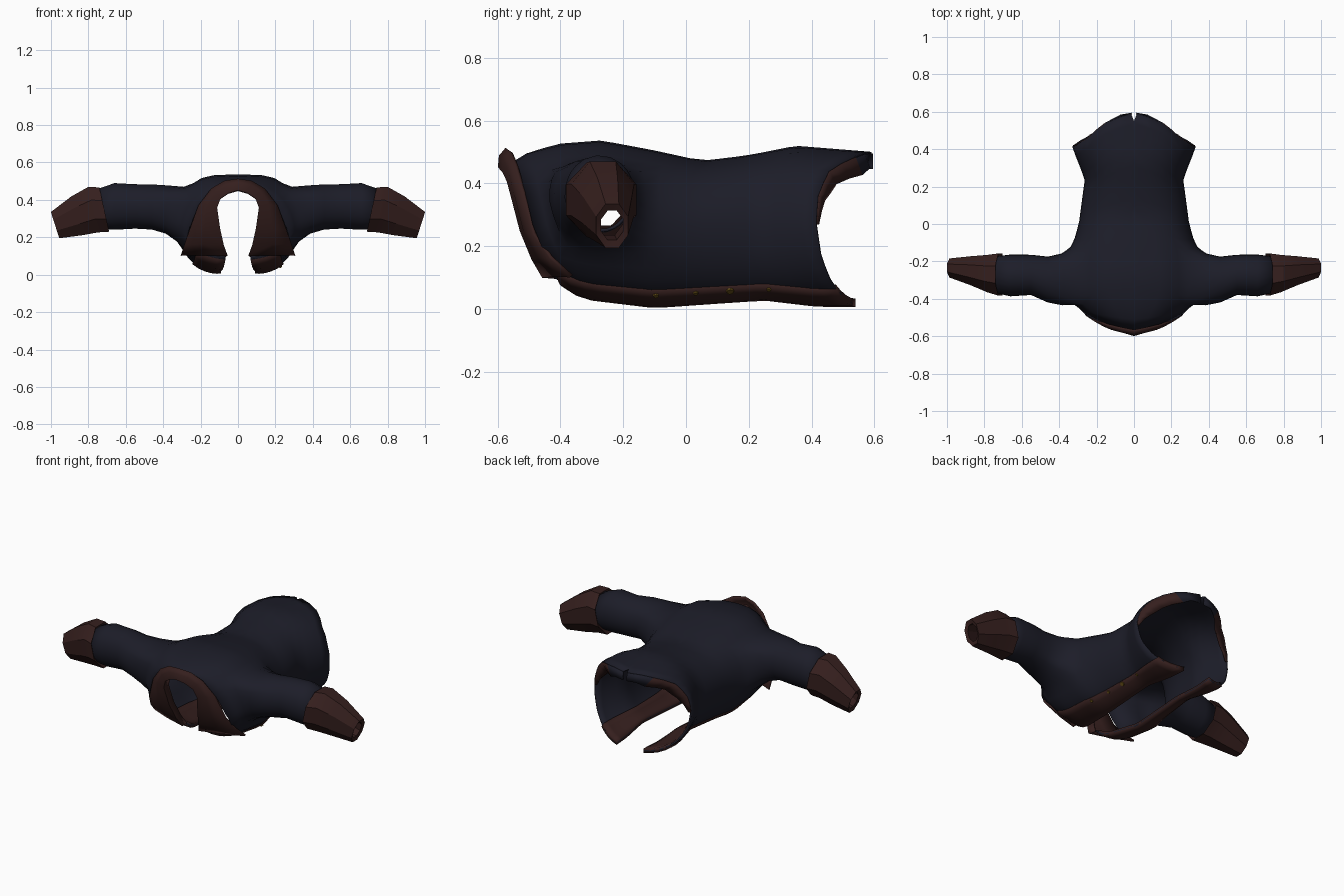
import bpy, bmesh, math
from mathutils import Vector

cube = bpy.data.objects.get("Cube")
if cube:
    bpy.data.objects.remove(cube)


def material(name, rgb):
    m = bpy.data.materials.new(name)
    m.use_nodes = True
    m.diffuse_color = (*rgb, 1)
    bsdf = m.node_tree.nodes["Principled BSDF"]
    bsdf.inputs["Base Color"].default_value = (*rgb, 1)
    bsdf.inputs["Roughness"].default_value = 0.9
    return m


navy = material("navy cloth", (0.0118, 0.0122, 0.0215))
brown = material("brown leather", (0.036, 0.0138, 0.0128))
gold = material("dark gold", (0.12, 0.07, 0.008))


def curve(*pts):
    """Piecewise linear function through (position, value) pairs."""
    def f(s):
        if s <= pts[0][0]:
            return pts[0][1]
        for (a, p), (b, q) in zip(pts, pts[1:]):
            if s <= b:
                return p + (q - p) * (s - a) / (b - a)
        return pts[-1][1]
    return f


# Coat body measurements along y
half_width = curve((-.56, .17), (-.5, .23), (-.45, .3), (-.38, .335), (-.13, .33),
                   (-.05, .305), (0, .29), (.24, .258), (.41, .325), (.6, .33))
top_z = curve((-.56, .455), (-.5, .495), (-.4, .522), (-.27, .532), (-.1, .5), (.05, .467),
              (.2, .485), (.35, .515), (.6, .495))
edge_z = curve((-.41, .1), (-.36, .06), (-.3, .04), (-.1, .016), (.1, .03), (.25, .04),
               (.42, .02), (.54, .02))
edge_x = curve((-.41, .065), (-.1, .11), (.3, .11), (.54, .09))
# Squarer back across the shoulders, rounder towards the hem
roundness = curve((-.5, .7), (-.35, .55), (-.15, .6), (.1, .8))
# Neckline and hem around the body: 0 front edge, 0.5 side, 1 middle of the back
neck_y = curve((0, -.41), (.25, -.432), (.5, -.485), (.75, -.525), (1, -.565))
hem_y = curve((0, .54), (.1, .51), (.25, .46), (.37, .43), (.5, .415), (.62, .42),
              (.75, .455), (.87, .535), (.993, .59), (1, .55))


def surface(u, v):
    y = neck_y(u) + (hem_y(u) - neck_y(u)) * v
    w, ex, ez, mid = half_width(y), edge_x(y), edge_z(y), 0.27
    a = abs(u - .5) * math.pi
    if u < .5:
        return Vector((ex + (w - ex) * math.cos(a), y, ez + (mid - ez) * (1 - math.sin(a))))
    x = 0 if u == 1 else w * math.cos(a) ** (.8 if u > .95 else roundness(y))
    return Vector((x, y, mid + (top_z(y) - mid) * math.sin(a)))


def finish(name, bm, mats, thick=0, mirror=True, angle=40):
    bmesh.ops.recalc_face_normals(bm, faces=bm.faces)
    me = bpy.data.meshes.new(name)
    bm.to_mesh(me)
    bm.free()
    for mat in mats:
        me.materials.append(mat)
    me.shade_smooth()
    me.set_sharp_from_angle(angle=math.radians(angle))
    ob = bpy.data.objects.new(name, me)
    bpy.context.collection.objects.link(ob)
    if mirror:
        ob.modifiers.new("Mirror", 'MIRROR')
    if thick:
        s = ob.modifiers.new("Solidify", 'SOLIDIFY')
        s.thickness, s.offset = thick, 0


def grid(bm, rows, skip=lambda i, j: False):
    vs = [[bm.verts.new(p) for p in r] for r in rows]
    for i in range(len(vs) - 1):
        for j in range(len(vs[0]) - 1):
            if not skip(i, j):
                bm.faces.new((vs[i][j], vs[i + 1][j], vs[i + 1][j + 1], vs[i][j + 1]))
    return vs


def bridge(bm, a, b):
    for k in range(len(a)):
        n = (k + 1) % len(a)
        bm.faces.new((a[k], a[n], b[n], b[k]))


def ring(angles, x, cy, cz, ry, rz, tilt=0):
    return [Vector((x + tilt * rz * math.sin(t), cy + ry * math.cos(t), cz + rz * math.sin(t)))
            for t in angles]


# Coat body with an armhole, and the sleeve grown from the armhole
bm = bmesh.new()
us = [k / 16 for k in range(16)] + [.993, 1]
i0, i1, j0, j1 = 6, 12, 2, 8
vs = grid(bm, [[surface(u, j / 20) for j in range(21)] for u in us],
          lambda i, j: i0 <= i < i1 and j0 <= j < j1)
hole = ([vs[i][j0] for i in range(i0, i1)] + [vs[i1][j] for j in range(j0, j1)]
        + [vs[i][j1] for i in range(i1, i0, -1)] + [vs[i0][j] for j in range(j1, j0, -1)])
angles = [math.atan2((v.co.z - .33) / .14, (v.co.y + .27) / .14) for v in hole]
last, rings = hole, []
for spec in ((.38, -.306, .355, .142, .127), (.46, -.297, .362, .118, .116),
             (.55, -.272, .365, .103, .114), (.66, -.275, .365, .107, .12),
             (.76, -.27, .35, .09, .1)):
    new = [bm.verts.new(p) for p in ring(angles, *spec)]
    bridge(bm, last, new)
    rings.append(new)
    last = new
# Ease the armhole into the body
around = [vs[i][j] for i in range(i0 - 1, i1 + 2) for j in range(j0 - 1, j1 + 2)
          if not (i0 < i < i1 and j0 < j < j1)]
for _ in range(2):
    bmesh.ops.smooth_vert(bm, verts=around + rings[0], factor=.5,
                          use_axis_x=True, use_axis_y=True, use_axis_z=True)
bmesh.ops.delete(bm, geom=[v for v in bm.verts if not v.link_faces], context='VERTS')
finish("coat_body_and_sleeves", bm, [navy], .01, angle=60)

# Faceted cuffs, folded inwards at both ends
bm = bmesh.new()
octagon = [math.tau * (k + .5) / 8 for k in range(8)]
last = None
for spec in ((.74, -.27, .35, .085, .09, .2), (.715, -.27, .348, .122, .128, .22),
             (.775, -.265, .348, .108, .132, .2), (.86, -.25, .315, .084, .112, .3),
             (.978, -.235, .265, .055, .076, .32), (.971, -.235, .267, .038, .05, .32),
             (.86, -.25, .31, .06, .08, .3)):
    new = [bm.verts.new(p) for p in ring(octagon, *spec)]
    if last:
        bridge(bm, last, new)
    last = new
finish("cuffs", bm, [brown], angle=25)

# Collar meeting in a point at the back and widening into lapels, folded into the neck
outer = [(0, -.57, .51), (.07, -.556, .5), (.14, -.54, .46), (.21, -.515, .37),
         (.258, -.483, .24), (.285, -.43, .165), (.305, -.365, .105)]
inner = [(0, -.594, .455), (.05, -.58, .44), (.095, -.566, .41), (.115, -.553, .36),
         (.1, -.525, .25), (.08, -.488, .16), (.06, -.455, .1)]
bm = bmesh.new()
rows = []
for o, n in zip(outer, inner):
    o, n = Vector(o), Vector(n)
    middle = (o + n) / 2 + Vector((0, -.008, .004))
    rows.append([o, middle, n, n + Vector((.004 if n.x else 0, .045, -.002))])
grid(bm, rows)
finish("collar_and_lapels", bm, [brown], .012)

# Leather bands along the front opening
bm = bmesh.new()
grid(bm, [[surface(u, .02 + .98 * j / 20) for j in range(21)] for u in (0, .05, .1, .15, .2)])
finish("front_bands", bm, [brown], .026)

# Turned-in hem: leather at the sides, cloth in the middle of the back
bm = bmesh.new()
rows = []
for u in us[8:17]:
    p = surface(u, 1)
    depth = (.068 if u < .9 else .05) * min(1, (u - .46) / .2)
    inward = Vector((-p.x, 0, .27 - p.z)).normalized()
    rows.append([p, p + inward * depth + Vector((0, .3 * depth * (u < .95), 0))])
grid(bm, rows)
for f in bm.faces:
    f.material_index = 1 if f.calc_center_median().x > .12 else 0
finish("hem_fold", bm, [navy, brown], .01)

# Row of buttons on the left band, one larger than the rest
bm = bmesh.new()
for v, size in ((.36, .01), (.5, .009), (.62, .014), (.76, .008)):
    p = surface(.175, v)
    normal = (surface(.19, v) - surface(.16, v)).cross(surface(.175, v + .02) - p).normalized()
    if normal.z > 0:
        normal = -normal
    turn = normal.to_track_quat('Z', 'Y').to_matrix().to_4x4()
    turn.translation = p + normal * .014
    bmesh.ops.create_cone(bm, cap_ends=True, segments=8, radius1=size, radius2=size * .8,
                          depth=.008, matrix=turn)
finish("buttons", bm, [gold], mirror=False)
